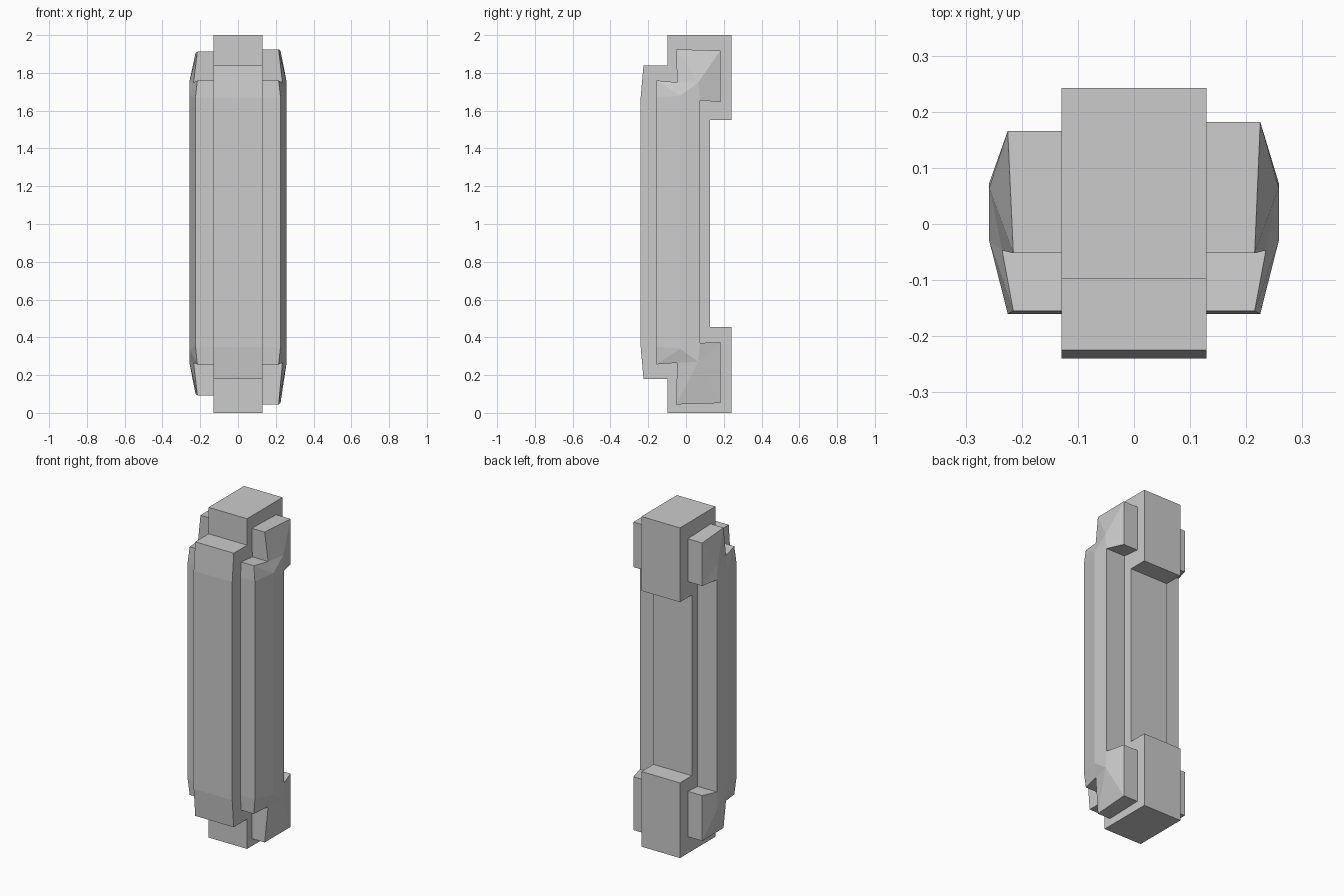
import bpy, bmesh

if "Cube" in bpy.data.objects:
    bpy.data.objects.remove(bpy.data.objects["Cube"])


def make_object(name, verts, faces):
    bm = bmesh.new()
    vs = [bm.verts.new(v) for v in verts]
    for f in faces:
        bm.faces.new([vs[i] for i in f])
    bmesh.ops.recalc_face_normals(bm, faces=bm.faces[:])
    mesh = bpy.data.meshes.new(name)
    bm.to_mesh(mesh)
    bm.free()
    obj = bpy.data.objects.new(name, mesh)
    bpy.context.collection.objects.link(obj)
    return obj


# Central C-shaped slab: side profile (y, z) extruded across x
half = [(-0.24, 1.67), (-0.225, 1.84), (-0.097, 1.84), (-0.097, 2.0),
        (0.242, 2.0), (0.242, 1.55), (0.128, 1.55)]
lower = [(-0.24, 0.35), (-0.225, 0.18), (-0.097, 0.18), (-0.097, 0.0),
         (0.242, 0.0), (0.242, 0.455), (0.128, 0.455)]
profile = half + lower[::-1]
n = len(profile)
verts = [(x, y, z) for x in (-0.129, 0.129) for y, z in profile]
faces = [list(range(n)), list(range(n, 2 * n))]
faces += [(i, (i + 1) % n, (i + 1) % n + n, i + n) for i in range(n)]
make_object("handle_core", verts, faces)


# Faceted side plate, raised along its middle strip
def side_plate(name, side, top, bottom, back):
    # outline points per end: front bevel, shoulder, step, end, end back, foot, inner corner
    upper = [(0.225, -0.16, 1.67), (0.215, -0.155, 1.76), (0.235, -0.047, 1.75),
             (0.215, -0.052, top), (0.225, back, top - 0.007),
             (0.225, back, 1.645), (0.258, 0.073, 1.655)]
    low = [(0.225, -0.16, 0.35), (0.215, -0.155, 0.257), (0.235, -0.047, 0.265),
           (0.215, -0.052, bottom), (0.225, back, bottom + 0.007),
           (0.225, back, 0.375), (0.258, 0.073, 0.37)]
    outer = upper + low[::-1]
    m = len(outer)
    ridge = [(0.258, -0.03, 1.68), (0.258, 0.065, 1.75),
             (0.258, -0.03, 0.34), (0.258, 0.065, 0.27)]
    pts = outer + [(0.12, y, z) for _, y, z in outer] + ridge
    # walls and hidden inner face
    fs = [(i, (i + 1) % m, (i + 1) % m + m, i + m) for i in range(m)]
    fs.append(list(range(m, 2 * m)))
    # facets at each end
    for ids, r in ((list(range(7)), 2 * m), (list(range(13, 6, -1)), 2 * m + 2)):
        a, b, c, d, e, f, g = ids
        fs += [(a, b, r), (b, c, r), (c, r + 1, r), (c, d, r + 1),
               (d, e, r + 1), (e, f, r + 1), (f, g, r + 1)]
    # long front slope and flat middle strip
    r = 2 * m
    fs += [(0, r, r + 2, 13), (r, r + 1, 6, 7, r + 3, r + 2)]
    make_object(name, [(side * x, y, z) for x, y, z in pts], fs)


side_plate("right_side_plate", 1, 1.925, 0.045, 0.182)
side_plate("left_side_plate", -1, 1.912, 0.093, 0.166)
